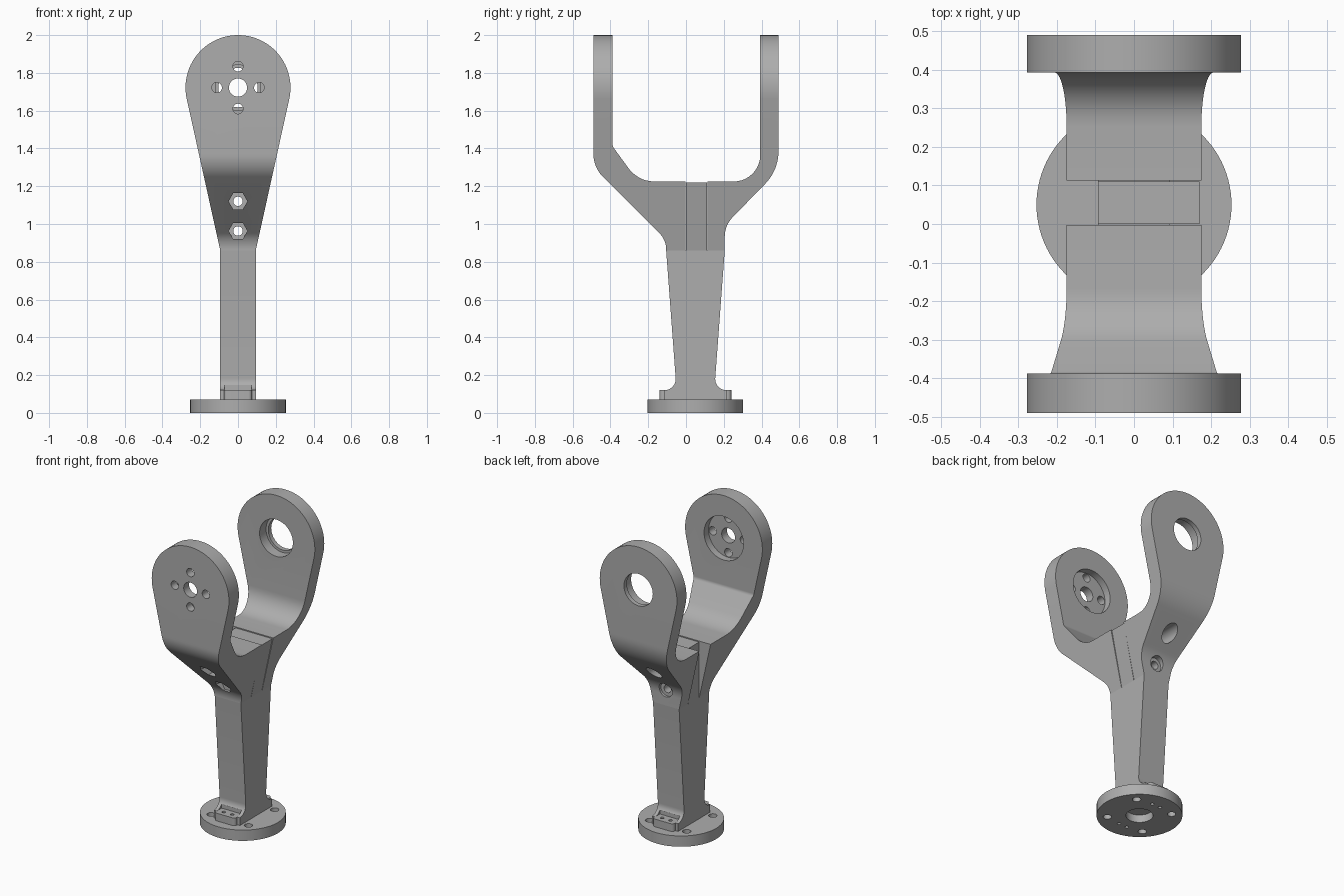
import bpy, bmesh, math
from mathutils import Vector, Matrix

if "Cube" in bpy.data.objects:
    bpy.data.objects.remove(bpy.data.objects["Cube"])

metal = bpy.data.materials.new("grey metal")
metal.use_nodes = True
GREY = (0.42, 0.42, 0.42, 1)
metal.diffuse_color = GREY
metal.node_tree.nodes["Principled BSDF"].inputs["Base Color"].default_value = GREY

MID = 0.05      # y of the stem and flange axis
EYE = 1.722     # height of the arm eyes
SEAM = 0.86     # height where the arms meet the stem
EYE_R = 0.278


def rounded(points, steps=10):
    """Outline from (u, v[, radius]) corners, with arcs where a radius is given."""
    out = []
    for i, p in enumerate(points):
        c = Vector(p[:2])
        if len(p) < 3:
            out.append(c)
            continue
        a = (Vector(points[i - 1][:2]) - c).normalized()
        b = (Vector(points[(i + 1) % len(points)][:2]) - c).normalized()
        half = a.angle(b) / 2
        centre = c + (a + b).normalized() * p[2] / math.sin(half)
        start = c + a * p[2] / math.tan(half) - centre
        end = c + b * p[2] / math.tan(half) - centre
        turn = start.angle_signed(end)
        for k in range(steps + 1):
            out.append(centre + Matrix.Rotation(-turn * k / steps, 2) @ start)
    return out


def prism(name, outline, axis, lo, hi):
    """Extrude an outline along x (outline is y, z), y (x, z) or z (x, y)."""
    place = {"x": lambda p, t: (t, p[0], p[1]),
             "y": lambda p, t: (p[0], t, p[1]),
             "z": lambda p, t: (p[0], p[1], t)}[axis]
    bm = bmesh.new()
    face = bm.faces.new([bm.verts.new(place(p, lo)) for p in outline])
    top = bmesh.ops.extrude_face_region(bm, geom=[face])["geom"]
    verts = [g for g in top if isinstance(g, bmesh.types.BMVert)]
    bmesh.ops.translate(bm, verts=verts, vec=place((0, 0), hi - lo))
    bmesh.ops.recalc_face_normals(bm, faces=bm.faces)
    mesh = bpy.data.meshes.new(name)
    bm.to_mesh(mesh)
    bm.free()
    mesh.materials.append(metal)
    obj = bpy.data.objects.new(name, mesh)
    bpy.context.collection.objects.link(obj)
    return obj


def disc(u, v, r, n=48):
    return [(u + r * math.cos(math.tau * i / n), v + r * math.sin(math.tau * i / n))
            for i in range(n)]


def combine(obj, tool, operation="DIFFERENCE"):
    mod = obj.modifiers.new("cut", "BOOLEAN")
    mod.operation, mod.solver, mod.object = operation, "EXACT", tool
    bpy.context.view_layer.objects.active = obj
    bpy.ops.object.modifier_apply(modifier=mod.name)
    bpy.data.objects.remove(tool)


def cut(obj, outline, axis, lo, hi):
    combine(obj, prism("cutter", outline, axis, lo, hi))


def box(u0, u1, v0, v1):
    return [(u0, v0), (u1, v0), (u1, v1), (u0, v1)]


# Teardrop silhouette shared by both arms
lean = math.radians(12.4)
teardrop = [(0.094, SEAM)]
for k in range(49):
    t = -lean + (math.pi + 2 * lean) * k / 48
    teardrop.append((EYE_R * math.cos(t), EYE + EYE_R * math.sin(t)))
teardrop.append((-0.094, SEAM))

front_side = [(-0.003, SEAM), (-0.003, 1.225), (-0.253, 1.225, 0.17),
              (-0.388, 1.41, 0.03), (-0.388, 2.1), (-0.49, 2.1),
              (-0.49, 1.3, 0.17), (-0.105, 0.915, 0.12), (-0.105, SEAM)]
back_side = [(0.113, SEAM), (0.113, 1.225), (0.393, 1.225, 0.14),
             (0.393, 2.1), (0.49, 2.1),
             (0.49, 1.285, 0.25), (0.205, 0.993, 0.15), (0.205, SEAM)]


def arm(name, side):
    obj = prism(name, rounded(side), "x", -0.5, 0.5)
    combine(obj, prism("outline", teardrop, "y", -0.7, 0.7), "INTERSECT")
    return obj


front_arm = arm("front_arm", front_side)
back_arm = arm("back_arm", back_side)

# Tongue clamped between the arms
tongue = prism("tongue", [(-0.094, SEAM), (0.094, SEAM), (0.17, 1.22), (-0.094, 1.22)],
               "y", 0.0, 0.11)

# Front eye: round pocket inside, centre hole and four screw holes
cut(front_arm, disc(0, EYE, 0.142), "y", -0.435, -0.3)
cut(front_arm, disc(0, EYE, 0.048), "y", -0.6, -0.3)
for k in range(4):
    t = k * math.pi / 2
    cut(front_arm, disc(0.112 * math.cos(t), EYE + 0.112 * math.sin(t), 0.027, 24),
        "y", -0.6, -0.3)

# Back eye: stepped bearing seat
cut(back_arm, disc(0, EYE, 0.12), "y", 0.3, 0.46)
cut(back_arm, disc(0, EYE, 0.104), "y", 0.3, 0.6)

# Clamp bolts: hexagon nut pockets in front, round head pockets behind
for z in (0.963, 1.12):
    for part in (front_arm, tongue, back_arm):
        cut(part, disc(0, z, 0.025, 24), "y", -0.7, 0.7)
    cut(front_arm, disc(0, z, 0.05, 6), "y", -0.7, -0.1)
    cut(back_arm, disc(0, z, 0.047, 32), "y", 0.19, 0.7)

# Tapered stem with flared foot
half = [(-0.105, SEAM), (-0.05, 0.12, 0.06), (-0.115, 0.12), (-0.115, 0.07)]
mirrored = [(2 * MID - p[0], *p[1:]) for p in reversed(half)]
stem = prism("stem", rounded(half + mirrored), "x", -0.094, 0.094)

# Flange
flange = prism("flange", disc(0, MID, 0.253, 96), "z", 0, 0.07)
cut(flange, disc(0, MID, 0.08), "z", -0.1, 0.05)
for k in range(4):
    t = math.pi / 4 + k * math.pi / 2
    cut(flange, disc(0.19 * math.cos(t), MID + 0.19 * math.sin(t), 0.025, 24),
        "z", -0.1, 0.2)

# Screw pads on the front and back of the foot
for s, name in ((-1, "front_foot_pad"), (1, "back_foot_pad")):
    y_in, y_out = MID + s * 0.115, MID + s * 0.19
    cut(stem, rounded([(-0.072, 0.12), (0.072, 0.12), (0.072, 0.18, 0.03),
                       (-0.072, 0.18, 0.03)]), "y", *sorted((y_in, MID + s * 0.3)))
    cut(stem, box(-0.072, 0.072, *sorted((y_in, MID + s * 0.3))), "z", 0.0, 0.13)
    pad = prism(name, rounded([(-0.075, y_in), (0.075, y_in), (0.075, y_out, 0.02),
                               (-0.075, y_out, 0.02)]), "z", 0.07, 0.12)
    for x in (-0.03, 0.03):
        cut(pad, disc(x, MID + s * 0.152, 0.011, 16), "z", 0.0, 0.2)
        cut(flange, disc(x, MID + s * 0.152, 0.011, 16), "z", -0.1, 0.2)

# Smooth curved faces, keep edges sharp
for obj in bpy.context.scene.objects:
    if obj.type == "MESH":
        bpy.ops.object.select_all(action="DESELECT")
        obj.select_set(True)
        bpy.context.view_layer.objects.active = obj
        bpy.ops.object.shade_smooth_by_angle(angle=math.radians(30))
